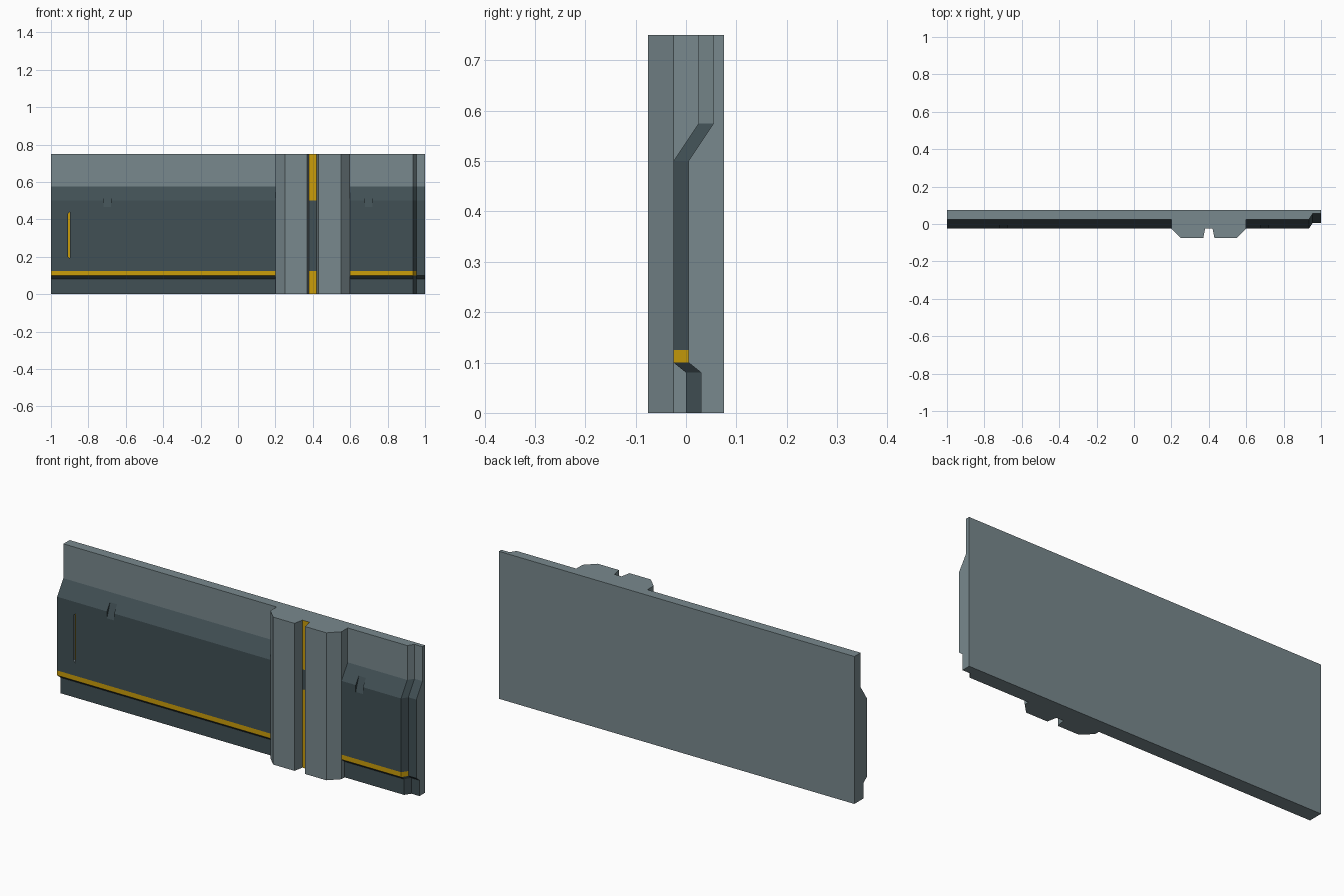
import bpy, bmesh

if "Cube" in bpy.data.objects:
    bpy.data.objects.remove(bpy.data.objects["Cube"])


def material(name, rgb):
    m = bpy.data.materials.new(name)
    m.diffuse_color = (*rgb, 1)
    m.use_nodes = True
    m.node_tree.nodes["Principled BSDF"].inputs["Base Color"].default_value = m.diffuse_color
    return m


MATS = [material("light grey", (0.19, 0.25, 0.27)),
        material("dark grey", (0.053, 0.08, 0.09)),
        material("yellow", (0.60, 0.34, 0.003))]
LIGHT, DARK, YELLOW = 0, 1, 2


def loft(name, rings, rule):
    """Skin a list of matching point rings, cap the ends, colour by rule(section, side)."""
    bm = bmesh.new()
    vs = [[bm.verts.new(p) for p in ring] for ring in rings]
    n = len(rings[0])
    for s in range(len(rings) - 1):
        for i in range(n):
            j = (i + 1) % n
            f = bm.faces.new((vs[s][i], vs[s][j], vs[s + 1][j], vs[s + 1][i]))
            f.material_index = rule(s, i)
    for ring in (vs[0], vs[-1]):
        bm.faces.new(ring).material_index = rule(-1, 0)
    bmesh.ops.recalc_face_normals(bm, faces=bm.faces)
    me = bpy.data.meshes.new(name)
    bm.to_mesh(me)
    bm.free()
    for m in MATS:
        me.materials.append(m)
    ob = bpy.data.objects.new(name, me)
    bpy.context.collection.objects.link(ob)
    return ob


def cut(target, cutter):
    mod = target.modifiers.new("cut", 'BOOLEAN')
    mod.operation = 'DIFFERENCE'
    mod.solver = 'EXACT'
    mod.object = cutter
    cutter.hide_render = True
    bpy.context.view_layer.objects.active = target
    bpy.ops.object.modifier_apply(modifier=mod.name)
    bpy.data.objects.remove(cutter)


# Wall panel: front profile swept along x, stepping back at the right end
front = [(0, 0), (0, 0.08), (-0.025, 0.10), (-0.025, 0.125),
         (-0.025, 0.5), (0.025, 0.575), (0.025, 0.75)]
side_colours = [DARK, DARK, YELLOW, DARK, DARK, LIGHT, LIGHT, LIGHT, LIGHT]
rings = []
for x, shift in ((-1, 0), (0.935, 0), (0.955, 0.03), (1, 0.03)):
    rings.append([(x, y + shift, z) for y, z in front] + [(x, 0.075, 0.75), (x, 0.075, 0)])


def wall_rule(s, i):
    if s < 0:
        return LIGHT
    if s == 2 and side_colours[i] == YELLOW:
        return DARK
    return side_colours[i]


wall = loft("wall_panel", rings, wall_rule)

# Notches across the upper bend
for x in (-0.7, 0.7):
    tri = [(-0.025, 0.465), (0.0, 0.5375), (-0.06, 0.5375), (-0.06, 0.465)]
    cutter = loft("notch_cutter", [[(x + d, y, z) for y, z in tri] for d in (-0.02, 0.02)],
                  lambda s, i: DARK)
    cut(wall, cutter)

# Recessed vertical light slot with pointed corners
slot = [(-0.907, 0.19), (-0.895, 0.20), (-0.895, 0.44), (-0.899, 0.44), (-0.908, 0.43), (-0.908, 0.20)]
slot = [(-0.909, 0.20), (-0.897, 0.19), (-0.897, 0.44), (-0.909, 0.43)]
cutter = loft("slot_cutter", [[(x, y, z) for x, z in slot] for y in (-0.05, -0.01)],
              lambda s, i: YELLOW if s < 0 else LIGHT)
cut(wall, cutter)

# Pillar: plan profile mirrored about x = 0.4, with a yellow groove floor
half = [(0.2, 0.025), (0.2, -0.025), (0.15, -0.075), (0.03, -0.075), (0.02, -0.025)]
plan = [(0.4 - x, y) for x, y in half] + [(0.4 + x, y) for x, y in reversed(half)]
loft("pillar", [[(x, y, z) for x, y in plan] for z in (0, 0.75)],
     lambda s, i: YELLOW if s == 0 and i == 4 else LIGHT)
